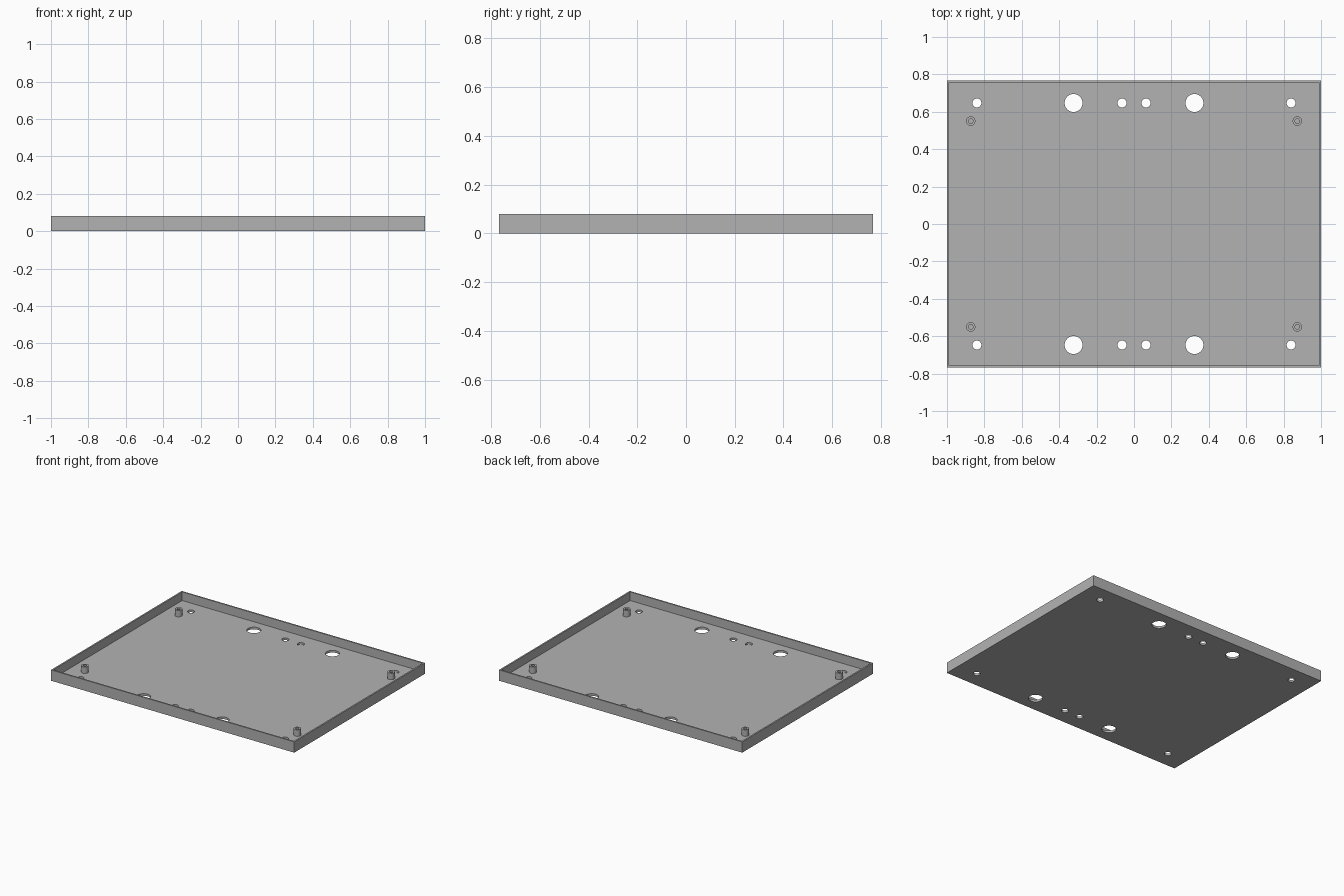
import bpy, bmesh, math
from mathutils import Matrix

HALF_X, HALF_Y, HEIGHT = 1.0, 0.768, 0.08
WALL = FLOOR = 0.016
SMALL, LARGE = 0.024, 0.048          # hole radii
HOLE_Y = 0.647
HOLES = [(0.84, SMALL), (0.323, LARGE), (0.064, SMALL)]
POST_X, POST_Y, POST_TOP = 0.873, 0.55, 0.064
POST_R, BORE_R = 0.025, 0.012

cube = bpy.data.objects.get("Cube")
if cube:
    bpy.data.objects.remove(cube, do_unlink=True)

grey = bpy.data.materials.new("plain_grey")
grey.use_nodes = True
colour = (0.448, 0.448, 0.448, 1)
grey.diffuse_color = colour
grey.node_tree.nodes["Principled BSDF"].inputs["Base Color"].default_value = colour


def make_object(name, bm):
    bmesh.ops.recalc_face_normals(bm, faces=bm.faces)
    mesh = bpy.data.meshes.new(name)
    bm.to_mesh(mesh)
    bm.free()
    mesh.materials.append(grey)
    obj = bpy.data.objects.new(name, mesh)
    bpy.context.collection.objects.link(obj)
    return obj


def select_only(obj):
    bpy.ops.object.select_all(action='DESELECT')
    obj.select_set(True)
    bpy.context.view_layer.objects.active = obj


# Tray: a box whose top face is inset to the rim and pushed down to the floor
bm = bmesh.new()
bmesh.ops.create_cube(bm, size=1)
bmesh.ops.scale(bm, vec=(2 * HALF_X, 2 * HALF_Y, HEIGHT), verts=bm.verts)
bmesh.ops.translate(bm, vec=(0, 0, HEIGHT / 2), verts=bm.verts)
top = max(bm.faces, key=lambda f: f.calc_center_median().z)
bmesh.ops.inset_region(bm, faces=[top], thickness=WALL)
inner = bmesh.ops.extrude_face_region(bm, geom=[top])
bmesh.ops.translate(bm, vec=(0, 0, FLOOR - HEIGHT),
                    verts=[v for v in inner["geom"] if isinstance(v, bmesh.types.BMVert)])
if top.is_valid:
    bm.faces.remove(top)
tray = make_object("tray", bm)

# Floor holes: two mirrored rows, cut with one set of cylinders
bm = bmesh.new()
for x, radius in HOLES:
    for sx in (-1, 1):
        for sy in (-1, 1):
            bmesh.ops.create_cone(bm, cap_ends=True, segments=32, radius1=radius,
                                  radius2=radius, depth=4 * FLOOR,
                                  matrix=Matrix.Translation((sx * x, sy * HOLE_Y, 0)))
cutter = make_object("hole_cutter", bm)
cutter.hide_render = True
cut = tray.modifiers.new("floor_holes", 'BOOLEAN')
cut.operation, cut.solver, cut.object = 'DIFFERENCE', 'EXACT', cutter
select_only(tray)
bpy.ops.object.modifier_apply(modifier=cut.name)
bpy.data.objects.remove(cutter, do_unlink=True)
bpy.ops.object.shade_smooth_by_angle(angle=math.radians(30))


# Hollow mounting posts: a tube profile spun about its axis
def make_post(name, x, y):
    bm = bmesh.new()
    profile = [(BORE_R, FLOOR), (BORE_R, POST_TOP), (POST_R, POST_TOP), (POST_R, FLOOR)]
    verts = [bm.verts.new((r, 0, z)) for r, z in profile]
    edges = [bm.edges.new(pair) for pair in zip(verts, verts[1:])]
    bmesh.ops.spin(bm, geom=verts + edges, cent=(0, 0, 0), axis=(0, 0, 1),
                   angle=math.tau, steps=32, use_merge=True)
    bmesh.ops.remove_doubles(bm, verts=bm.verts, dist=0.0001)
    bmesh.ops.recalc_face_normals(bm, faces=bm.faces)
    # The open tube must face outward: its rim points up
    rim = max(bm.faces, key=lambda f: f.calc_center_median().z)
    flip = rim.normal.z < 0
    post = make_object(name, bm)
    if flip:
        post.data.flip_normals()
    post.location = (x, y, 0)
    select_only(post)
    bpy.ops.object.shade_smooth_by_angle(angle=math.radians(30))


for side, sx in (("left", 1), ("right", -1)):
    for end, sy in (("front", -1), ("back", 1)):
        make_post(f"{end}_{side}_post", sx * POST_X, sy * POST_Y)
